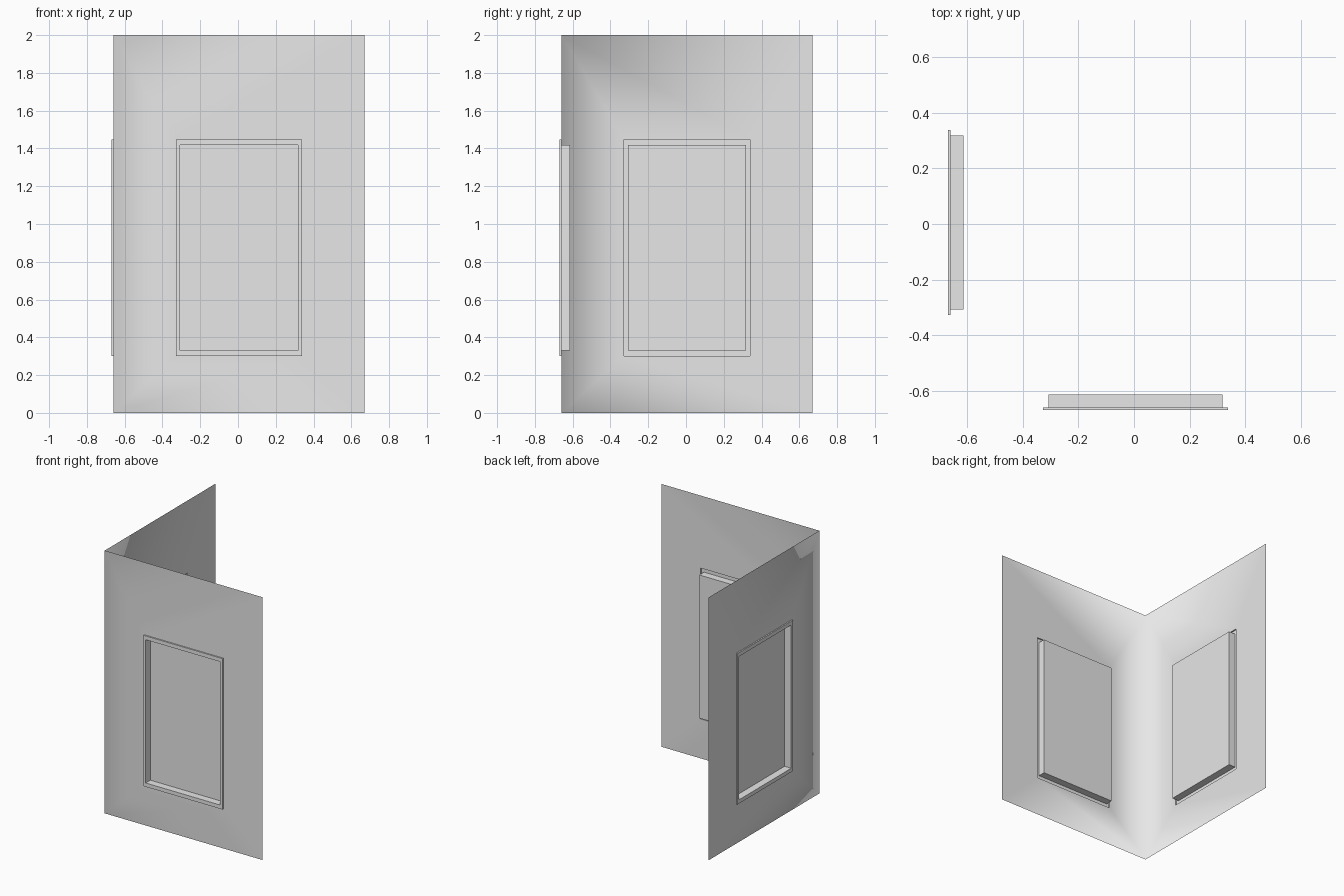
import bpy
import bmesh

cube = bpy.data.objects.get("Cube")
if cube:
    bpy.data.objects.remove(cube, do_unlink=True)

# One plain grey for every part
grey = bpy.data.materials.new("plain_grey")
grey.use_nodes = True
grey.diffuse_color = (0.8, 0.8, 0.8, 1)
grey.node_tree.nodes["Principled BSDF"].inputs["Base Color"].default_value = grey.diffuse_color

WALL = -0.66      # plane of both walls
END = 0.67        # free end of both walls
TOP = 2.0
MID_U, MID_Z = 0.005, 0.874
LIP, RECESS = 0.01, -0.046


def front(u, z, out):
    return (u, WALL - out, z)


def side(u, z, out):
    return (WALL - out, u, z)


def rect(bm, place, u0, u1, z0, z1, out):
    corners = ((u0, z0), (u1, z0), (u1, z1), (u0, z1))
    return [bm.verts.new(place(u, z, out)) for u, z in corners]


def window_rect(bm, place, half_u, half_z, out):
    return rect(bm, place, MID_U - half_u, MID_U + half_u,
                MID_Z - half_z, MID_Z + half_z, out)


def add_face(bm, place, verts):
    # The side wall is a mirror of the front one, so its winding flips
    bm.faces.new(verts if place is front else verts[::-1])


def bridge(bm, place, a, b):
    for i in range(4):
        j = (i + 1) % 4
        add_face(bm, place, [a[i], a[j], b[j], b[i]])


def finish(bm, name, smooth):
    mesh = bpy.data.meshes.new(name)
    for f in bm.faces:
        f.smooth = smooth
    bm.to_mesh(mesh)
    bm.free()
    mesh.materials.append(grey)
    obj = bpy.data.objects.new(name, mesh)
    bpy.context.collection.objects.link(obj)


OUTER = (0.333, 0.574)
INNER = (0.313, 0.545)

# Two thin walls with window openings, softly shaded at the shared corner
bm = bmesh.new()
for place in (front, side):
    edge = rect(bm, place, WALL, END, 0, TOP, 0)
    opening = window_rect(bm, place, *OUTER, 0)
    bridge(bm, place, edge, opening)
bmesh.ops.remove_doubles(bm, verts=bm.verts[:], dist=0.0001)
finish(bm, "corner_walls", True)

# Raised frame, reveal and recessed panel of each window
for place, name in ((front, "front_window"), (side, "side_window")):
    bm = bmesh.new()
    rings = [window_rect(bm, place, *size, out) for size, out in
             ((OUTER, 0), (OUTER, LIP), (INNER, LIP), (INNER, RECESS))]
    for a, b in zip(rings, rings[1:]):
        bridge(bm, place, a, b)
    add_face(bm, place, rings[-1])
    finish(bm, name, False)
